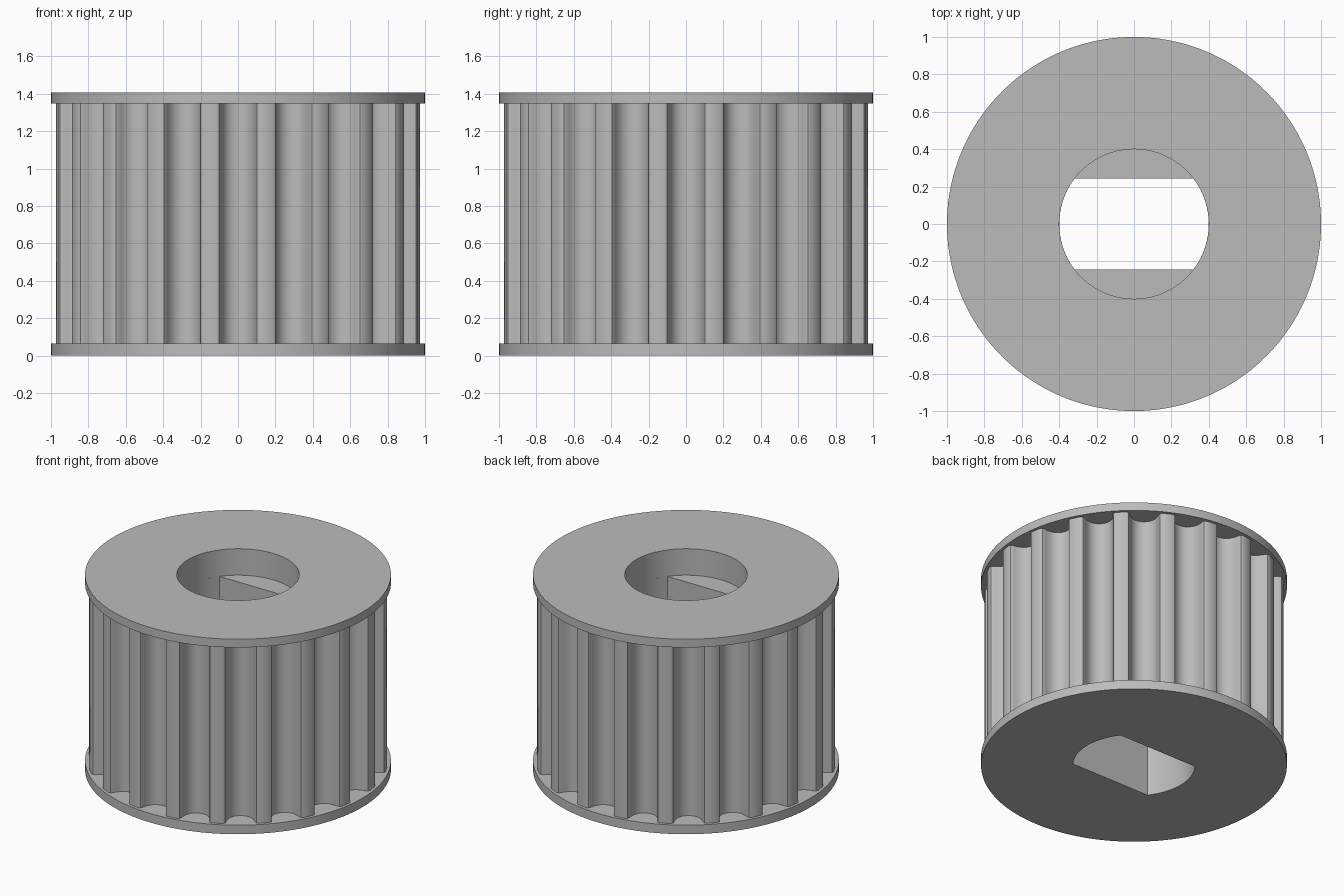
import bpy, bmesh
from math import sin, cos, pi, radians, asin, sqrt

if "Cube" in bpy.data.objects:
    bpy.data.objects.remove(bpy.data.objects["Cube"])

HEIGHT, FLANGE = 1.407, 0.065
TEETH, TIP_R = 20, 0.98
BORE_R, FLAT_Y, SHELF_Z = 0.4, 0.243, 1.216

grey = bpy.data.materials.new("plain_grey")
grey.use_nodes = True
colour = (0.5, 0.5, 0.5, 1)
grey.diffuse_color = colour
grey.node_tree.nodes["Principled BSDF"].inputs["Base Color"].default_value = colour


def arc(r, a0, a1, n):
    return [(r * cos(a0 + (a1 - a0) * i / n), r * sin(a0 + (a1 - a0) * i / n))
            for i in range(n + 1)]


def prism(name, outline, z0, z1):
    """Extrude a closed outline from z0 to z1."""
    bm = bmesh.new()
    base = bm.faces.new([bm.verts.new((x, y, z0)) for x, y in outline])
    top = bmesh.ops.extrude_face_region(bm, geom=[base], use_keep_orig=True)
    moved = [g for g in top["geom"] if isinstance(g, bmesh.types.BMVert)]
    bmesh.ops.translate(bm, verts=moved, vec=(0, 0, z1 - z0))
    bmesh.ops.recalc_face_normals(bm, faces=bm.faces)
    mesh = bpy.data.meshes.new(name)
    bm.to_mesh(mesh)
    bm.free()
    mesh.materials.append(grey)
    obj = bpy.data.objects.new(name, mesh)
    bpy.context.collection.objects.link(obj)
    return obj


def finish(obj, cutters):
    """Cut the bore, then smooth the curved faces."""
    bpy.ops.object.select_all(action="DESELECT")
    bpy.context.view_layer.objects.active = obj
    obj.select_set(True)
    for cutter in cutters:
        mod = obj.modifiers.new("bore", "BOOLEAN")
        mod.operation, mod.solver, mod.object = "DIFFERENCE", "EXACT", cutter
        bpy.ops.object.modifier_apply(modifier=mod.name)
    bpy.ops.object.shade_smooth_by_angle(angle=radians(30))


# Bore: round at the top, narrowed by two flats below the shelf
round_cutter = prism("round_bore_cutter", arc(BORE_R, 0, 2 * pi, 96)[:-1], SHELF_Z, HEIGHT + 0.2)
r = BORE_R * 0.999
a = asin(FLAT_Y / r)
slot = arc(r, -a, a, 24) + arc(r, pi - a, pi + a, 24)
slot_cutter = prism("slot_bore_cutter", slot, -0.2, SHELF_Z + 0.05)

# Groove half profile: sideways offset and depth, mirrored about its centre
half = [(0.1186, 0), (0.1028, 0.0059), (0.095, 0.0207), (0.0918, 0.0379),
        (0.0869, 0.0545), (0.0801, 0.0704), (0.0717, 0.0857), (0.0569, 0.1011),
        (0.0394, 0.1123), (0.0202, 0.1191)]
groove = [(-s, d) for s, d in half] + [(0, 0.1216)] + half[::-1]
seat_r = sqrt(TIP_R ** 2 - half[0][0] ** 2)
outline = []
for i in range(TEETH):
    t = 2 * pi * i / TEETH
    for s, d in groove:
        outline.append(((seat_r - d) * cos(t) - s * sin(t), (seat_r - d) * sin(t) + s * cos(t)))

# Toothed core between two thin flanges
disc = arc(1, 0, 2 * pi, 160)[:-1]
core = prism("toothed_core", outline, FLANGE, HEIGHT - FLANGE + 0.005)
bottom = prism("bottom_flange", disc, 0, FLANGE)
top = prism("top_flange", disc, HEIGHT - FLANGE + 0.005, HEIGHT)

finish(core, [round_cutter, slot_cutter])
finish(bottom, [slot_cutter])
finish(top, [round_cutter])
for cutter in (round_cutter, slot_cutter):
    bpy.data.objects.remove(cutter)
